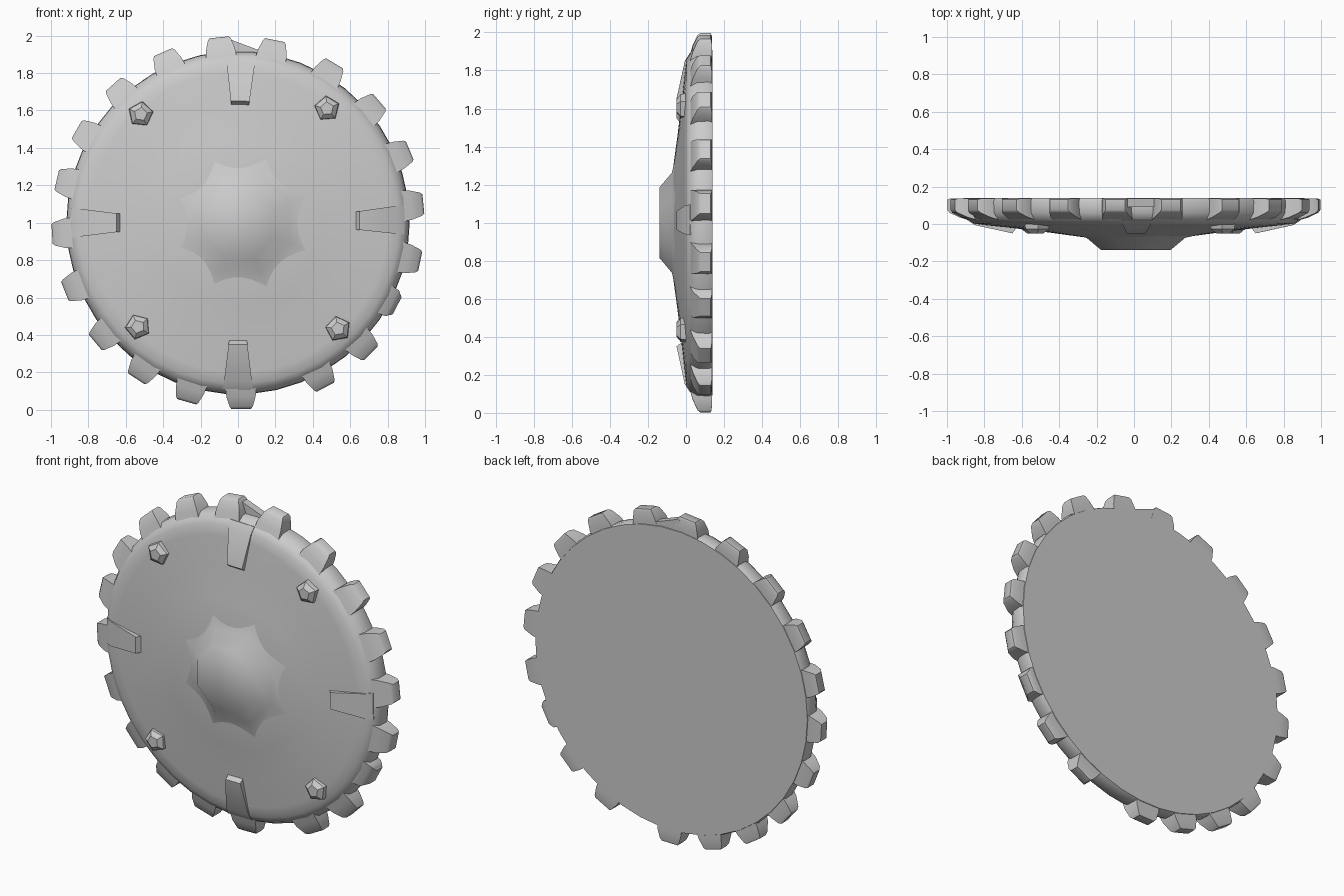
import bpy, bmesh, math

if "Cube" in bpy.data.objects:
    bpy.data.objects.remove(bpy.data.objects["Cube"])

grey = bpy.data.materials.new("plain_grey")
grey.diffuse_color = (0.6, 0.6, 0.6, 1)
grey.use_nodes = True
grey.node_tree.nodes["Principled BSDF"].inputs["Base Color"].default_value = grey.diffuse_color


def polar(r, a, y, t=0.0):
    """Point at radius r and angle a around the wheel axis, shifted sideways by t."""
    c, s = math.cos(a), math.sin(a)
    return (r * c - t * s, y, 1 + r * s + t * c)


def finish(name, bm, angle):
    bmesh.ops.recalc_face_normals(bm, faces=bm.faces)
    me = bpy.data.meshes.new(name)
    bm.to_mesh(me)
    bm.free()
    me.materials.append(grey)
    ob = bpy.data.objects.new(name, me)
    bpy.context.collection.objects.link(ob)
    bpy.ops.object.select_all(action='DESELECT')
    ob.select_set(True)
    bpy.context.view_layer.objects.active = ob
    bpy.ops.object.shade_smooth_by_angle(angle=math.radians(angle))
    return ob


def loft(bm, rings):
    """Skin a stack of closed rings and cap both ends."""
    vs = [[bm.verts.new(p) for p in ring] for ring in rings]
    n = len(vs[0])
    for a, b in zip(vs, vs[1:]):
        for i in range(n):
            j = (i + 1) % n
            bm.faces.new((a[i], a[j], b[j], b[i]))
    bm.faces.new(vs[0])
    bm.faces.new(vs[-1])


def lathe(name, profile, sides, angle, turn=0.0, dx=0.0):
    bm = bmesh.new()
    rings = []
    for r, y in profile:
        ring = [polar(r, turn + math.tau * i / sides, y) for i in range(sides)]
        rings.append([(x + dx, yy, z) for x, yy, z in ring])
    loft(bm, rings)
    return finish(name, bm, angle)


def block(bm, a, sections):
    """Radial block; each section is (radius, half width, front y, back y)."""
    loft(bm, [[polar(r, a, y0, -w), polar(r, a, y0, w),
               polar(r, a, y1, w), polar(r, a, y1, -w)]
              for r, w, y0, y1 in sections])


# Domed disc with rounded rim and flat back
lathe("disc", [(0.26, -0.072), (0.45, -0.046), (0.62, -0.025), (0.80, -0.006),
               (0.86, 0.002), (0.895, 0.025), (0.915, 0.06), (0.918, 0.12),
               (0.91, 0.14)], 42, 40)

# Raised central hub
lathe("hub", [(0.40, -0.050), (0.285, -0.074), (0.20, -0.14)], 8, 45,
      math.pi / 8, 0.01)

# Rim teeth, one of the 21 places is empty
bm = bmesh.new()
for deg in (95.8, 78.6, 58.8, 40.6, 22.8, 5.8, -12, -27.6, -44.5, -62, -89,
            -106, -123, -140, -158.4, -176.5, 166.7, 149.9, 132, 113.7):
    worn = deg == -27.6
    tip = 0.96 if worn else 0.996
    block(bm, math.radians(deg), [
        (0.86, 0.085, 0.015, 0.137),
        (0.93, 0.078, 0.035, 0.137),
        (tip - 0.012, 0.062, 0.06, 0.135),
        (tip, 0.052, 0.075, 0.13)])
finish("teeth", bm, 40)

# Thin leftover web between the two top teeth
bm = bmesh.new()
outline = [(0.88, 95), (0.985, 93), (0.925, 82), (0.88, 82)]
loft(bm, [[polar(r, math.radians(d), y) for r, d in outline] for y in (0.09, 0.136)])
finish("top_web", bm, 30)

# Four wedge clamps on the face
bm = bmesh.new()
for deg in (1, 89, 180, 270):
    block(bm, math.radians(deg), [
        (0.63, 0.048, -0.022, 0.03),
        (0.65, 0.05, -0.05, 0.03),
        (0.85, 0.075, -0.006, 0.03),
        (0.89, 0.08, 0.02, 0.05)])
finish("clamps", bm, 30)

# Four small tilted studs between the clamps
bm = bmesh.new()
for x, z, turn in ((-0.52, 1.58, 0.2), (0.476, 1.61, 0.4),
                   (-0.535, 0.444, 0.7), (0.535, 0.433, 0.5)):
    rings = []
    for r, y in ((0.07, 0.0), (0.066, -0.028), (0.036, -0.05)):
        rings.append([(x + r * math.cos(turn + math.tau * i / 5), y,
                       z + r * math.sin(turn + math.tau * i / 5)) for i in range(5)])
    loft(bm, rings)
finish("studs", bm, 40)
